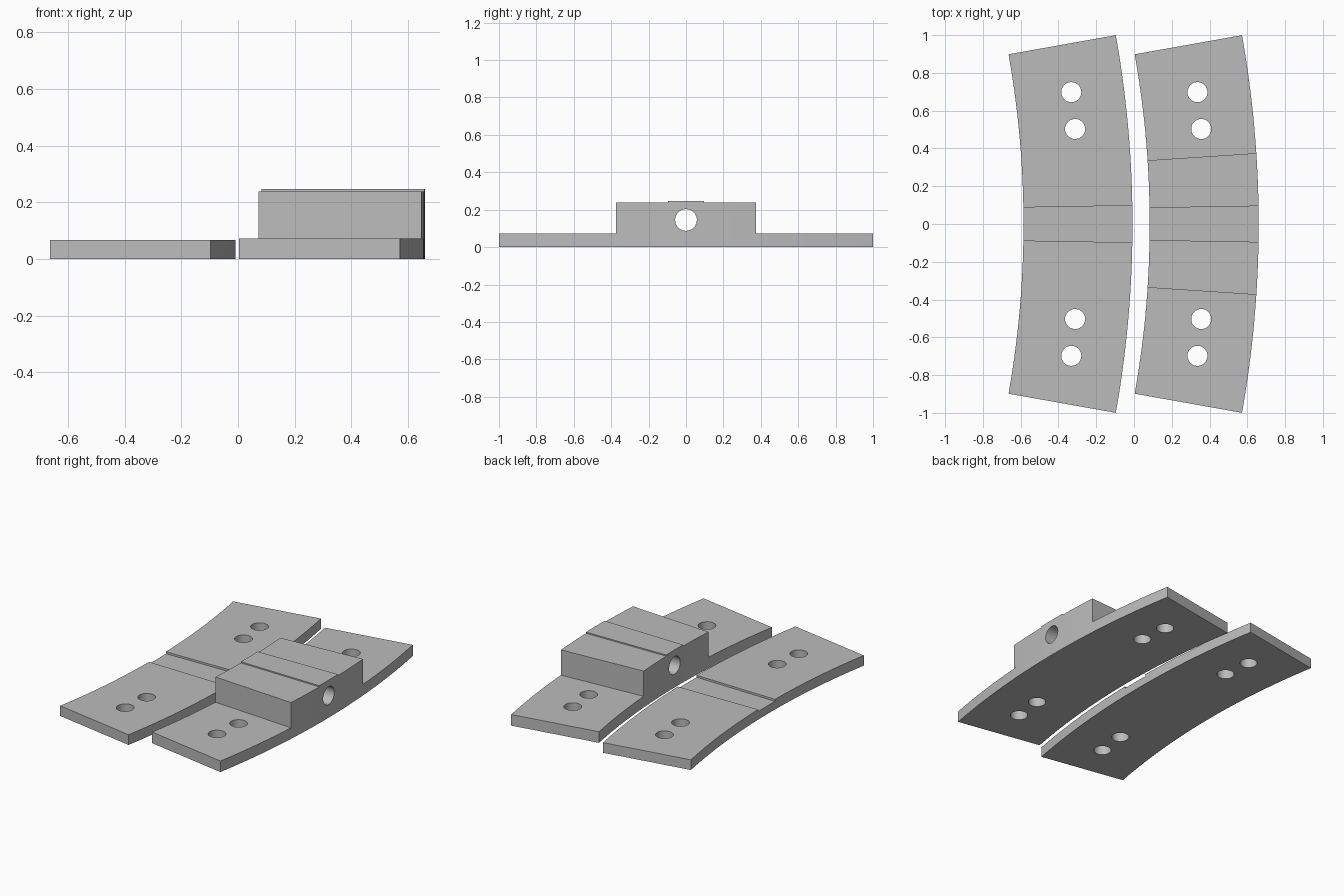
import bpy
import bmesh
from math import sin, cos, radians
from mathutils import Matrix

cube = bpy.data.objects.get("Cube")
if cube:
    bpy.data.objects.remove(cube, do_unlink=True)

R_OUT, R_IN = 5.7, 5.123      # radii of the curved strip
END, BLOCK, SLOT = 10.1, 3.77, 0.98   # half angles in degrees
LEFT_X, RIGHT_X = -0.008 - R_OUT, 0.66 - R_OUT  # arc centres
SEGMENTS = 40

grey = bpy.data.materials.new("Plain grey")
grey.use_nodes = True
colour = (0.5, 0.5, 0.5, 1)
grey.diffuse_color = colour
bsdf = next(n for n in grey.node_tree.nodes if n.type == 'BSDF_PRINCIPLED')
bsdf.inputs["Base Color"].default_value = colour


def make_object(name, bm):
    bmesh.ops.recalc_face_normals(bm, faces=bm.faces[:])
    mesh = bpy.data.meshes.new(name)
    bm.to_mesh(mesh)
    bm.free()
    mesh.materials.append(grey)
    obj = bpy.data.objects.new(name, mesh)
    bpy.context.collection.objects.link(obj)
    return obj


def sector(name, centre_x, half_angle, z0, z1, margin=0.0):
    """Solid slice of a flat ring, symmetric about y = 0."""
    bm = bmesh.new()
    rings = []
    for i in range(SEGMENTS + 1):
        a = radians(half_angle) * (2 * i / SEGMENTS - 1)
        corners = [(R_IN - margin, z0), (R_OUT + margin, z0),
                   (R_OUT + margin, z1), (R_IN - margin, z1)]
        rings.append([bm.verts.new((centre_x + r * cos(a), r * sin(a), z))
                      for r, z in corners])
    for a, b in zip(rings, rings[1:]):
        for k in range(4):
            m = (k + 1) % 4
            bm.faces.new((a[k], a[m], b[m], b[k]))
    bm.faces.new(rings[0])
    bm.faces.new(rings[-1])
    return make_object(name, bm)


def cylinder(x, y, z, radius, length, along_x=False):
    bm = bmesh.new()
    turn = Matrix.Rotation(radians(90), 4, 'Y') if along_x else Matrix()
    bmesh.ops.create_cone(bm, cap_ends=True, segments=40, radius1=radius,
                          radius2=radius, depth=length,
                          matrix=Matrix.Translation((x, y, z)) @ turn)
    return make_object("hole_cutter", bm)


def cut(obj, cutters):
    """Subtract the cutters, keep the result and remove the helpers."""
    for c in cutters:
        c.hide_render = True
        mod = obj.modifiers.new("cut", 'BOOLEAN')
        mod.operation, mod.solver, mod.object = 'DIFFERENCE', 'EXACT', c
    bpy.context.view_layer.update()
    graph = bpy.context.evaluated_depsgraph_get()
    result = bpy.data.meshes.new_from_object(obj.evaluated_get(graph))
    obj.modifiers.clear()
    obj.data = result
    for c in cutters:
        bpy.data.objects.remove(c, do_unlink=True)


def bolt_holes(shift):
    return [cylinder(x + shift, side * y, 0.03, 0.053, 0.4)
            for x, y in ((-0.332, 0.698), (-0.312, 0.503))
            for side in (-1, 1)]


# Grooved plate
grooved_plate = sector("grooved_plate", LEFT_X, END, 0, 0.067)
groove = sector("groove_cutter", LEFT_X, SLOT, 0.054, 0.2, margin=0.05)
cut(grooved_plate, bolt_holes(0) + [groove])

# Base plate under the block
block_plate = sector("block_plate", RIGHT_X, END, 0, 0.073)
cut(block_plate, bolt_holes(RIGHT_X - LEFT_X))

# Raised block with a cross bore, and the low ridge on top
block = sector("raised_block", RIGHT_X, BLOCK, 0.073, 0.239)
cut(block, [cylinder(0.35, 0, 0.145, 0.058, 1.5, along_x=True)])
ridge = sector("top_ridge", RIGHT_X, SLOT, 0.239, 0.247)

# Smooth the arcs and bores, keep the corners crisp
bpy.ops.object.select_all(action='DESELECT')
for obj in (grooved_plate, block_plate, block, ridge):
    obj.select_set(True)
bpy.context.view_layer.objects.active = block
bpy.ops.object.shade_smooth_by_angle(angle=radians(30))
